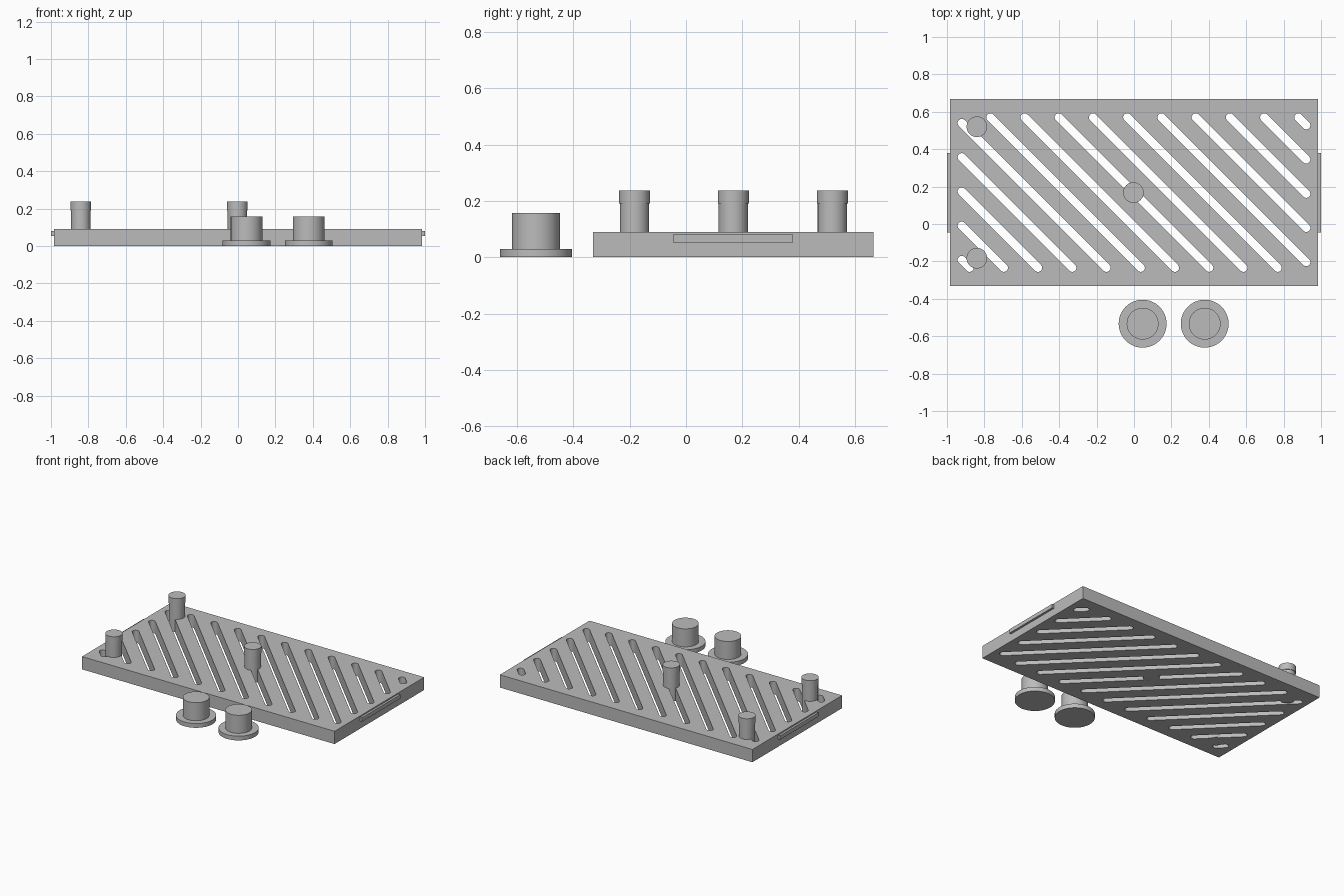
import bpy, bmesh, math
from mathutils import Matrix, Vector

cube = bpy.data.objects.get("Cube")
if cube:
    bpy.data.objects.remove(cube, do_unlink=True)

grey = bpy.data.materials.new("plain grey")
grey.use_nodes = True
COLOUR = (0.5, 0.5, 0.5, 1)
grey.diffuse_color = COLOUR
grey.node_tree.nodes["Principled BSDF"].inputs["Base Color"].default_value = COLOUR


def make_object(name, bm, smooth=False):
    bmesh.ops.recalc_face_normals(bm, faces=bm.faces)
    mesh = bpy.data.meshes.new(name)
    bm.to_mesh(mesh)
    bm.free()
    mesh.materials.append(grey)
    ob = bpy.data.objects.new(name, mesh)
    bpy.context.collection.objects.link(ob)
    if smooth:
        shade(ob)
    return ob


def shade(ob):
    bpy.ops.object.select_all(action="DESELECT")
    ob.select_set(True)
    bpy.context.view_layer.objects.active = ob
    bpy.ops.object.shade_smooth_by_angle(angle=math.radians(30))


def box(name, x0, x1, y0, y1, z0, z1):
    bm = bmesh.new()
    centre = Vector((x0 + x1, y0 + y1, z0 + z1)) / 2
    scale = Matrix.Diagonal((x1 - x0, y1 - y0, z1 - z0, 1))
    bmesh.ops.create_cube(bm, size=1, matrix=Matrix.Translation(centre) @ scale)
    return make_object(name, bm)


def turned(name, x, y, profile, steps=48):
    """Revolve a (radius, height) profile about a vertical axis."""
    bm = bmesh.new()
    verts = [bm.verts.new((x + r, y, z)) for r, z in profile]
    edges = [bm.edges.new(pair) for pair in zip(verts, verts[1:])]
    bmesh.ops.spin(bm, geom=verts + edges, cent=(x, y, 0), axis=(0, 0, 1),
                   angle=math.tau, steps=steps)
    bmesh.ops.remove_doubles(bm, verts=bm.verts, dist=0.0001)
    return make_object(name, bm, True)


def add_slot(bm, a, b, radius, z0, z1, steps=10):
    """Add a round-ended prism running from a to b."""
    heading = math.atan2(b.y - a.y, b.x - a.x)
    rim = []
    for end, start in ((b, heading - math.pi / 2), (a, heading + math.pi / 2)):
        for i in range(steps + 1):
            t = start + math.pi * i / steps
            rim.append(bm.verts.new((end.x + radius * math.cos(t),
                                     end.y + radius * math.sin(t), z0)))
    face = bm.faces.new(rim)
    top = bmesh.ops.extrude_face_region(bm, geom=[face])["geom"]
    bmesh.ops.translate(bm, vec=(0, 0, z1 - z0),
                        verts=[v for v in top if isinstance(v, bmesh.types.BMVert)])


# Plate with diagonal through slots
MID_Y, HEIGHT = 0.168, 0.09
plate = box("slotted_plate", -0.985, 0.985, -0.331, 0.667, 0, HEIGHT)
bm = bmesh.new()
HALF_X, HALF_Y, PITCH = 0.921, 0.402, 0.183
for k in range(-7, 8):
    c = k * PITCH
    x0, x1 = max(-HALF_X, c - HALF_Y), min(HALF_X, c + HALF_Y)
    add_slot(bm, Vector((x0, MID_Y + c - x0)), Vector((x1, MID_Y + c - x1)),
             0.022, -0.1, 0.2)
cutter = make_object("slot_cutter", bm)
cutter.hide_render = True
mod = plate.modifiers.new("slots", "BOOLEAN")
mod.operation, mod.solver, mod.object = "DIFFERENCE", "EXACT", cutter
bpy.context.view_layer.objects.active = plate
bpy.ops.object.modifier_apply(modifier=mod.name)
bpy.data.objects.remove(cutter, do_unlink=True)
shade(plate)

# Thin tabs on both ends of the plate
for side, x in (("right", -0.99), ("left", 0.99)):
    box(side + "_tab", x - 0.01, x + 0.01, -0.046, 0.38, 0.053, 0.081)

# Pegs with a slightly wider head
for name, x, y in (("back_peg", -0.84, 0.52), ("centre_peg", -0.003, 0.168),
                   ("front_peg", -0.84, -0.183)):
    turned(name, x, y, [(0, 0.0005), (0.052, 0.0005), (0.052, 0.19),
                        (0.055, 0.19), (0.055, 0.237), (0, 0.237)])

# Loose flanged knobs beside the plate
for name, x in (("right_knob", 0.046), ("left_knob", 0.378)):
    turned(name, x, -0.533, [(0, 0), (0.128, 0), (0.128, 0.03), (0.085, 0.03),
                             (0.085, 0.157), (0, 0.157)])
